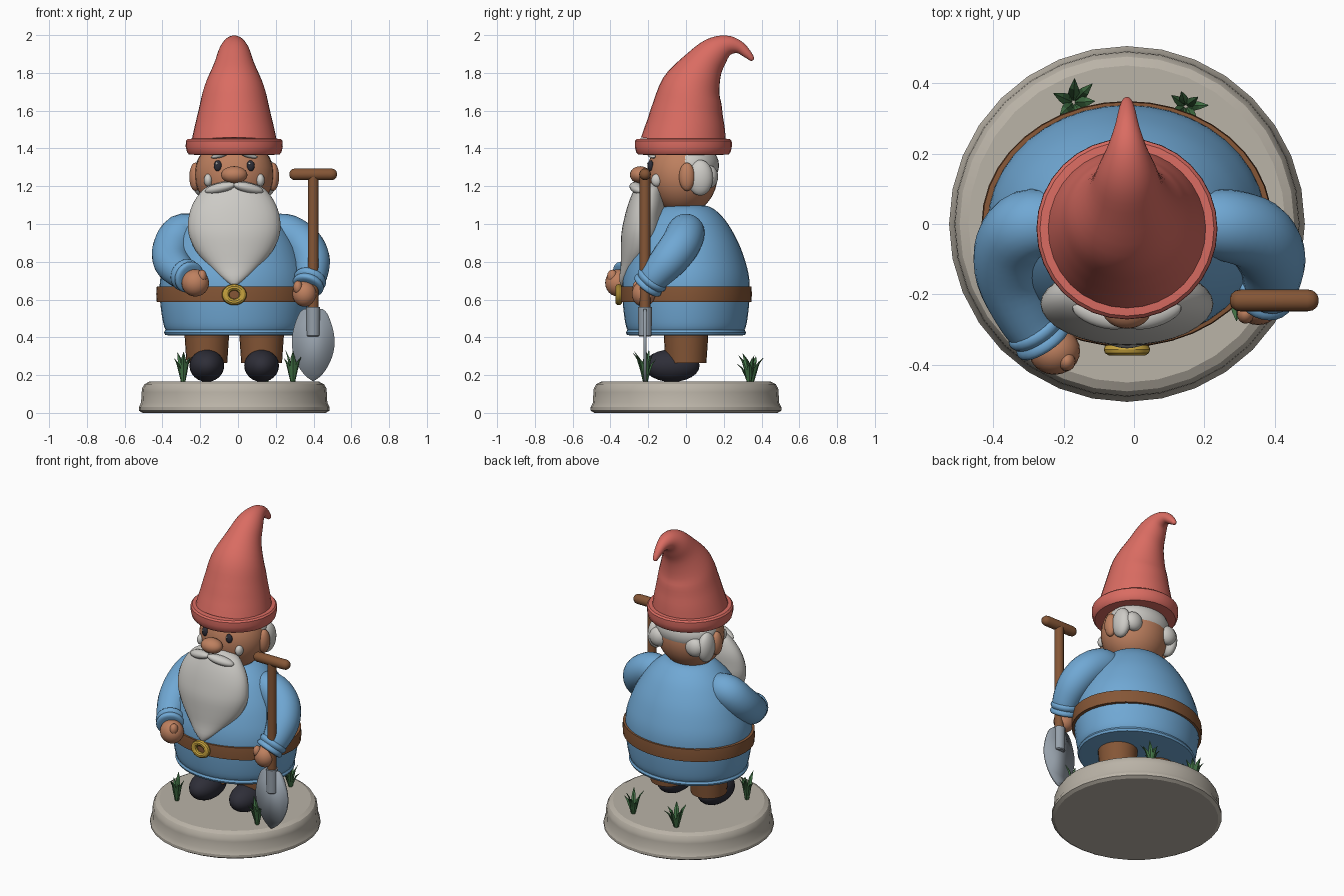
import bpy, bmesh, math, random
from mathutils import Vector, Quaternion, Matrix

if "Cube" in bpy.data.objects:
    bpy.data.objects.remove(bpy.data.objects["Cube"])

random.seed(4)
CX = -0.02  # the figure's own axis; the spade widens the model on one side


def mat(name, r, g, b):
    m = bpy.data.materials.new(name)
    lin = [((c / 255 + 0.055) / 1.055) ** 2.4 for c in (r, g, b)]
    m.diffuse_color = (*lin, 1)
    m.use_nodes = True
    m.node_tree.nodes["Principled BSDF"].inputs["Base Color"].default_value = m.diffuse_color
    return m


RED = mat("hat red", 218, 108, 98)
BLUE = mat("tunic blue", 112, 168, 212)
SKIN = mat("skin", 190, 128, 95)
WHITE = mat("hair white", 205, 203, 198)
STONE = mat("stone", 186, 179, 167)
BROWN = mat("leather brown", 133, 86, 54)
DARK = mat("boot dark", 46, 46, 56)
GOLD = mat("brass", 200, 164, 62)
STEEL = mat("steel", 150, 160, 170)
GREEN = mat("grass green", 68, 118, 72)


def finish(name, bm, m, angle=40):
    bmesh.ops.recalc_face_normals(bm, faces=bm.faces)
    me = bpy.data.meshes.new(name)
    bm.to_mesh(me)
    bm.free()
    me.materials.append(m)
    ob = bpy.data.objects.new(name, me)
    bpy.context.collection.objects.link(ob)
    bpy.ops.object.select_all(action='DESELECT')
    ob.select_set(True)
    bpy.context.view_layer.objects.active = ob
    bpy.ops.object.shade_smooth_by_angle(angle=math.radians(angle))
    return ob


def spline(rows, n=4):
    """Catmull-Rom interpolation of number rows."""
    if n < 2:
        return rows
    p = [rows[0]] + list(rows) + [rows[-1]]
    out = []
    for i in range(1, len(p) - 2):
        for k in range(n):
            t = k / n
            out.append([0.5 * (2 * b + (c - a) * t + (2 * a - 5 * b + 4 * c - d) * t * t
                               + (3 * b - a - 3 * c + d) * t ** 3)
                        for a, b, c, d in zip(p[i - 1], p[i], p[i + 1], p[i + 2])])
    return out + [list(rows[-1])]


def skin_rings(bm, rings, sides):
    """rings: (centre, rx, ry, rotation)"""
    loops = []
    for c, rx, ry, q in rings:
        loops.append([bm.verts.new(c + q @ Vector((rx * math.cos(a), ry * math.sin(a), 0)))
                      for a in (2 * math.pi * i / sides for i in range(sides))])
    for a, b in zip(loops, loops[1:]):
        for i in range(sides):
            j = (i + 1) % sides
            bm.faces.new((a[i], a[j], b[j], b[i]))
    bm.faces.new(loops[0][::-1])
    bm.faces.new(loops[-1])


def stack(name, rows, m, n=1, sides=40, angle=40):
    """Upright loft from rows (x, y, z, rx, ry)."""
    bm = bmesh.new()
    skin_rings(bm, [(Vector(r[:3]), max(r[3], .001), max(r[4], .001), Quaternion())
                    for r in spline(rows, n)], sides)
    return finish(name, bm, m, angle)


def add_tube(bm, rows, n=4, sides=20, flat=1.0):
    """Sweep along rows (x, y, z, r)."""
    rows = spline(rows, n)
    pts = [Vector(r[:3]) for r in rows]
    q, prev, rings = None, None, []
    for i, p in enumerate(pts):
        t = (pts[min(i + 1, len(pts) - 1)] - pts[max(i - 1, 0)]).normalized()
        q = t.to_track_quat('Z', 'Y') if q is None else prev.rotation_difference(t) @ q
        prev = t
        r = max(rows[i][3], .001)
        rings.append((p, r, r * flat, q.copy()))
    skin_rings(bm, rings, sides)


def tube(name, rows, m, n=4, sides=20):
    bm = bmesh.new()
    add_tube(bm, rows, n, sides)
    return finish(name, bm, m)


def ball(name, loc, rad, m, rot=(0, 0, 0), seg=24):
    bm = bmesh.new()
    bmesh.ops.create_uvsphere(bm, u_segments=seg, v_segments=seg // 2, radius=1)
    ob = finish(name, bm, m, 60)
    ob.location, ob.scale, ob.rotation_euler = loc, rad, rot
    return ob


def lathe(name, prof, m, yscale=1.0, y=0.0, n=1, sides=40, angle=40):
    """prof: (r, z)"""
    return stack(name, [(CX, y, z, r, r * yscale) for r, z in prof], m, n, sides, angle)


# Stone plinth
lathe("plinth", [(.485, 0), (.505, .012), (.505, .03), (.493, .055), (.49, .11), (.488, .13),
                 (.475, .152), (.45, .165)], STONE, sides=32, angle=25)

# Legs and boots
for s, side in ((-1, "left"), (1, "right")):
    x = CX + s * .145
    stack(side + "_trouser", [(x, 0, .265, .108, .108), (x, 0, .47, .122, .122)], BROWN, sides=24)
    ball(side + "_boot", (x, -.075, .25), (.092, .147, .086), DARK)

# Tunic, hem, belt and buckle
lathe("tunic", spline([(.35, .42), (.372, .46), (.388, .55), (.395, .64), (.39, .72), (.368, .8),
                       (.325, .9), (.26, 1.0), (.2, 1.06), (.15, 1.09), (.1, 1.1)]), BLUE, .855)
lathe("hem", [(.34, .41), (.365, .412), (.372, .425), (.365, .438), (.34, .44)], BLUE, .855)
lathe("belt", [(.385, .585), (.41, .588), (.413, .63), (.41, .668), (.385, .671)], BROWN, .845)
bpy.ops.mesh.primitive_torus_add(major_radius=.046, minor_radius=.02, major_segments=28,
                                 minor_segments=10, location=(CX, -.356, .626),
                                 rotation=(math.pi / 2, 0, 0))
buckle = bpy.context.object
buckle.name = "buckle"
buckle.scale = (1, .85, .9)
buckle.data.materials.append(GOLD)
bpy.ops.object.shade_smooth_by_angle()

# Sleeves with double-rolled cuffs, hands and thumbs
ARMS = {
    "left": ([(-.22, .0, .96, .09), (-.3, -.005, .95, .103), (-.345, -.06, .875, .106),
              (-.348, -.15, .8, .1), (-.305, -.26, .745, .085), (-.265, -.32, .722, .074)],
             (-.226, -.36, .688), (.073, .068, .072)),
    "right": ([(.18, .0, .96, .09), (.26, -.003, .95, .102), (.345, -.03, .89, .104),
               (.388, -.09, .81, .099), (.39, -.16, .73, .083), (.374, -.195, .685, .072)],
              (.352, -.225, .63), (.064, .062, .068)),
}
for side, (rows, hand, size) in ARMS.items():
    tube(side + "_sleeve", rows, BLUE, sides=24)
    end, back = Vector(rows[-1][:3]), Vector(rows[-2][:3])
    d = (end - back).normalized()
    prof = [(-.045, .07), (-.04, .083), (-.025, .088), (-.012, .083), (-.006, .078), (0, .082),
            (.014, .085), (.025, .078), (.028, .06)]
    tube(side + "_cuff", [(*(end + d * t), r) for t, r in prof], BLUE, 2, 24)
    ball(side + "_hand", hand, size, SKIN)
    inward = 1 if side == "left" else -1
    ball(side + "_thumb", (hand[0] + inward * .035, hand[1] - .03, hand[2] + .035),
         (.025, .028, .035), SKIN, seg=16)

# Head, ears, eyes, nose
ball("head", (CX, -.02, 1.26), (.208, .188, .21), SKIN, seg=32)
ball("nose", (CX, -.242, 1.26), (.07, .055, .046), SKIN)
ball("hair_back", (CX, .02, 1.31), (.2, .155, .125), WHITE, seg=32)
for s, side in ((-1, "left"), (1, "right")):
    ball(side + "_ear", (CX + s * .205, .005, 1.25), (.033, .042, .075), SKIN)
    ball(side + "_hair_puff", (CX + s * .18, .075, 1.245), (.045, .068, .095), WHITE)
    ball(side + "_back_curl", (CX + s * .13, .125, 1.25), (.06, .045, .06), WHITE)
    ball(side + "_eye", (CX + s * .087, -.187, 1.308), (.021, .016, .029), DARK, seg=16)
    ball(side + "_eye_glint", (CX + s * .087 - .006, -.202, 1.32), (.006, .004, .007), WHITE, seg=8)
    ball(side + "_eyebrow", (CX + s * .08, -.182, 1.362), (.047, .018, .012), WHITE,
         (0, s * .2, s * .3), 16)
    ball(side + "_sideburn", (CX + s * .138, -.155, 1.232), (.023, .03, .034), WHITE, seg=16)
    ball(side + "_moustache", (CX + s * .075, -.258, 1.19), (.085, .035, .027), WHITE,
         (0, s * .22, s * .3))

# Beard
stack("beard", [(CX, y, z, rx, ry) for y, z, rx, ry in (
    (-.335, .672, .008, .01), (-.318, .71, .06, .035), (-.28, .78, .135, .066),
    (-.245, .86, .205, .1), (-.23, .95, .242, .112), (-.222, 1.03, .242, .105),
    (-.21, 1.1, .222, .098), (-.2, 1.16, .185, .085), (-.19, 1.2, .14, .072),
    (-.185, 1.225, .06, .03))], WHITE, 3, 32, 60)

# Hat: rolled brim and a cone bending over backwards
lathe("hat_brim", [(.2, 1.366), (.24, 1.368), (.25, 1.38), (.257, 1.41), (.256, 1.44),
                   (.247, 1.45), (.22, 1.452)], RED, y=-.014, sides=32, angle=30)
tube("hat_cone", [(CX, y, z, r) for y, z, r in (
    (-.012, 1.43, .228), (-.003, 1.505, .212), (.008, 1.61, .187), (.03, 1.72, .16),
    (.093, 1.84, .108), (.157, 1.912, .082), (.22, 1.944, .055), (.28, 1.936, .034),
    (.325, 1.9, .023), (.35, 1.873, .013), (.355, 1.867, .003))], RED, sides=32)

# Spade
SX, SY = .398, -.217
tube("spade_shaft", [(SX, SY, .5, .028), (SX, SY, 1.26, .028)], BROWN, 1)
tube("spade_grip", [(SX + x, SY, 1.263, r) for x, r in (
    (-.126, .006), (-.122, .018), (-.11, .028), (-.095, .031), (.095, .031), (.11, .028),
    (.122, .018), (.126, .006))], BROWN, 1)
tube("spade_socket", [(SX, SY, .405, .03), (SX, SY, .41, .035), (SX, SY, .56, .037)], STEEL, 1)
half = spline([(.0, .167), (.04, .195), (.08, .25), (.107, .32), (.113, .39), (.1, .46),
               (.075, .525), (.05, .55)], 3)
outline = half + [(-w, z) for w, z in reversed(half[1:])]
bm = bmesh.new()
bm.faces.new([bm.verts.new((SX + w, SY, z)) for w, z in outline])
blade = finish("spade_blade", bm, STEEL)
mod = blade.modifiers.new("thickness", 'SOLIDIFY')
mod.thickness, mod.offset = .016, 0

# Grass tufts: outward-curving leaves
for i, (gx, gy, size) in enumerate(((-.29, -.215, 1), (.29, -.215, 1),
                                    (-.172, .345, 1.1), (.147, .335, .9))):
    bm = bmesh.new()
    for k in range(7):
        a = 2 * math.pi * k / 7 + random.uniform(-.3, .3)
        lean = random.uniform(.04, .075) * size
        h = random.uniform(.11, .175) * min(size, 1.05)
        dx, dy = math.cos(a), math.sin(a)
        add_tube(bm, [(gx + dx * f * lean, gy + dy * f * lean, .16 + h * t, r * size)
                      for f, t, r in ((.12, 0, .009), (.3, .4, .016), (.6, .78, .012),
                                      (1, 1, .001))], 1, 4, .4)
    finish("grass_tuft_%d" % (i + 1), bm, GREEN, 20)
